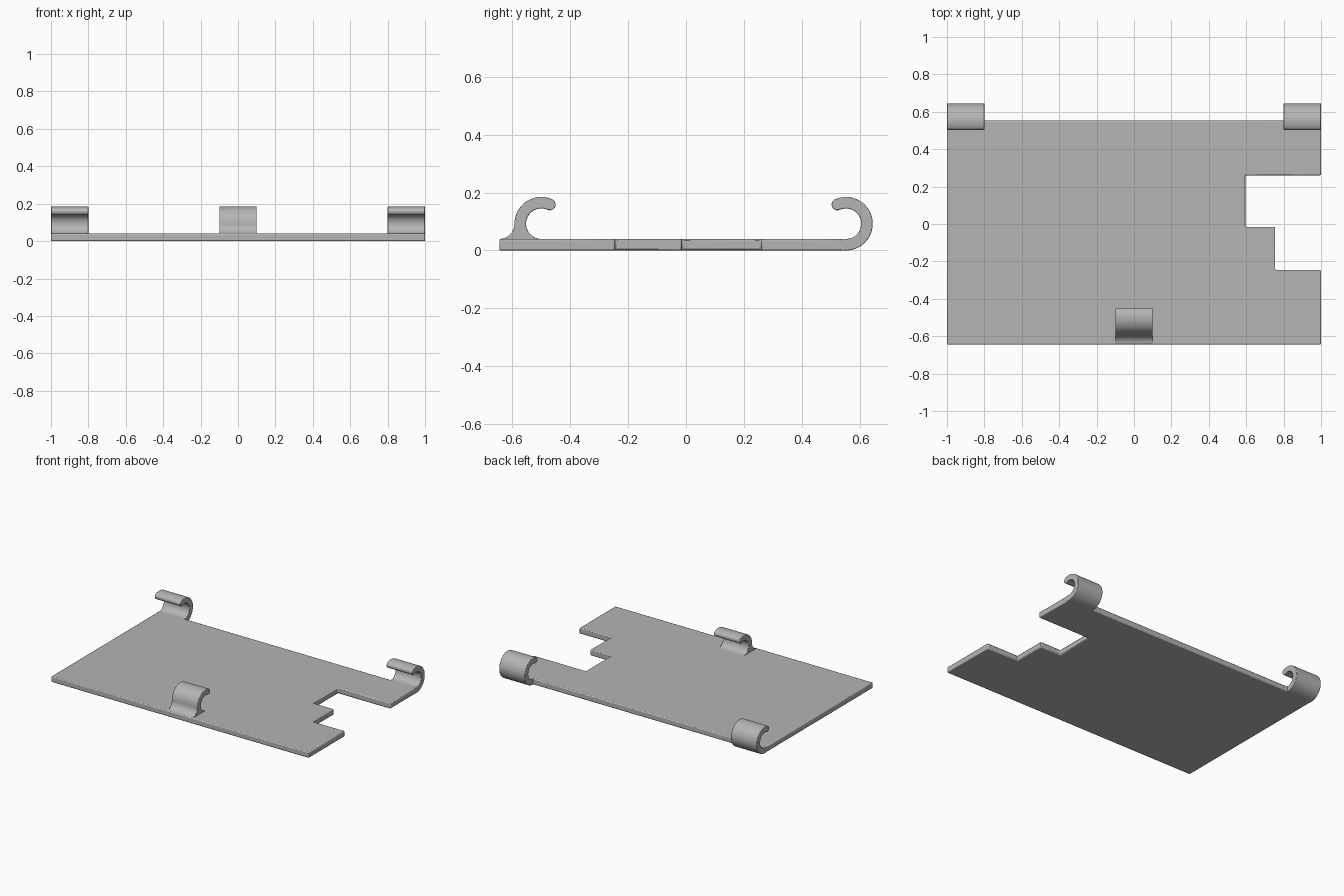
import bpy
import bmesh
from math import sin, cos, radians
from mathutils import Vector

cube = bpy.data.objects.get("Cube")
if cube:
    bpy.data.objects.remove(cube, do_unlink=True)

grey = bpy.data.materials.new("Plain grey")
grey.use_nodes = True
COLOUR = (0.46, 0.46, 0.46, 1)
grey.diffuse_color = COLOUR
grey.node_tree.nodes["Principled BSDF"].inputs["Base Color"].default_value = COLOUR

THICK = 0.04                   # sheet thickness
OUTER = 0.0925                 # hook outer radius
INNER = OUTER - THICK
MID = (OUTER + INNER) / 2
SIDE = 0.645                   # half depth of the model


def arc(cy, cz, r, start, end, steps):
    """Points along an arc, angles in degrees."""
    angles = [radians(start + (end - start) * i / steps) for i in range(steps + 1)]
    return [(cy + r * cos(a), cz + r * sin(a)) for a in angles]


def extrude(name, points, shift, bevel):
    """Extrude a closed outline of 3D points, soften its edges and shade it."""
    bm = bmesh.new()
    face = bm.faces.new([bm.verts.new(p) for p in points])
    out = bmesh.ops.extrude_face_region(bm, geom=[face])
    moved = [g for g in out["geom"] if isinstance(g, bmesh.types.BMVert)]
    bmesh.ops.translate(bm, verts=moved, vec=Vector(shift))
    bmesh.ops.recalc_face_normals(bm, faces=bm.faces)
    mesh = bpy.data.meshes.new(name)
    bm.to_mesh(mesh)
    bm.free()
    mesh.materials.append(grey)
    obj = bpy.data.objects.new(name, mesh)
    bpy.context.collection.objects.link(obj)
    mod = obj.modifiers.new("Soft edges", "BEVEL")
    mod.width, mod.segments = bevel, 2
    mod.limit_method, mod.angle_limit = "ANGLE", radians(40)
    bpy.ops.object.select_all(action="DESELECT")
    bpy.context.view_layer.objects.active = obj
    obj.select_set(True)
    bpy.ops.object.shade_smooth_by_angle(angle=radians(35))
    return obj


def hook(name, profile, x, width):
    return extrude(name, [(x, y, z) for y, z in profile], (width, 0, 0), 0.003)


# Base plate with the stepped cut-out on its left side
rear = SIDE - OUTER
outline = [(-1, -SIDE), (1, -SIDE), (1, -0.245), (0.755, -0.245), (0.755, -0.015),
           (0.595, -0.015), (0.595, 0.26), (1, 0.26), (1, rear), (-1, rear)]
extrude("base_plate", [(x, y, 0) for x, y in outline], (0, 0, THICK), 0.006)

# Rear hooks: the plate curls up and over, ending in a rounded tip
tip = 114
tip_y, tip_z = rear + MID * cos(radians(tip)), OUTER + MID * sin(radians(tip))
rear_profile = ([(rear - 0.02, 0)]
                + arc(rear, OUTER, OUTER, -90, tip, 40)
                + arc(tip_y, tip_z, THICK / 2, tip, tip + 180, 12)[1:-1]
                + arc(rear, OUTER, INNER, tip, -90, 40)
                + [(rear - 0.02, THICK)])
hook("rear_left_hook", rear_profile, 0.8, 0.2)
hook("rear_right_hook", rear_profile, -1, 0.2)

# Front hook: opens backwards, with a flared foot standing on the plate
front = -0.5
tip = 66
tip_y, tip_z = front + MID * cos(radians(tip)), OUTER + MID * sin(radians(tip))
front_profile = ([(front, 0.03)]
                 + arc(front, OUTER, INNER, 270, tip, 40)
                 + arc(tip_y, tip_z, THICK / 2, tip - 180, tip, 12)[1:-1]
                 + arc(front, OUTER, OUTER, tip, 180, 24)
                 + arc(-SIDE, OUTER, INNER, 0, -84, 14)[1:]
                 + [(-SIDE + 0.006, 0.03)])
hook("front_hook", front_profile, -0.1, 0.2)
